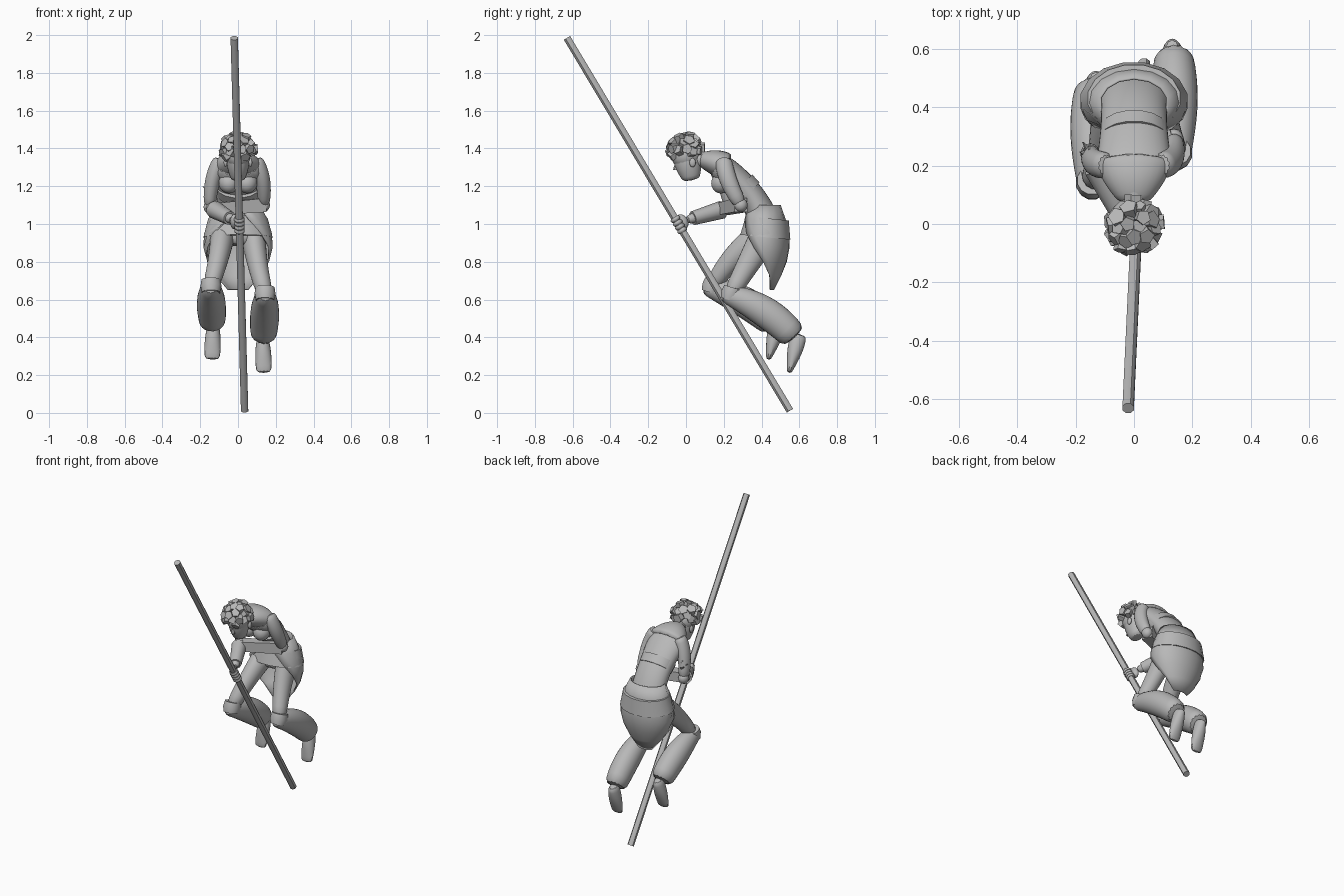
import bpy, bmesh, math, random
from mathutils import Vector, Matrix

cube = bpy.data.objects.get("Cube")
if cube:
    bpy.data.objects.remove(cube, do_unlink=True)
random.seed(4)

clay = bpy.data.materials.new("clay_grey")
clay.use_nodes = True
grey = (0.48, 0.48, 0.48, 1)
clay.diffuse_color = grey
clay.node_tree.nodes["Principled BSDF"].inputs["Base Color"].default_value = grey


def mix(a, b, t):
    return a + (b - a) * t


def finish(name, bm, smooth=True, rounding=0, thickness=0):
    bmesh.ops.recalc_face_normals(bm, faces=bm.faces)
    mesh = bpy.data.meshes.new(name)
    bm.to_mesh(mesh)
    bm.free()
    mesh.materials.append(clay)
    ob = bpy.data.objects.new(name, mesh)
    bpy.context.collection.objects.link(ob)
    if smooth:
        bpy.ops.object.select_all(action='DESELECT')
        ob.select_set(True)
        bpy.context.view_layer.objects.active = ob
        bpy.ops.object.shade_smooth_by_angle(angle=math.radians(45))
    if thickness:
        ob.modifiers.new("Thickness", 'SOLIDIFY').thickness = thickness
    if rounding:
        subdivision = ob.modifiers.new("Rounding", 'SUBSURF')
        subdivision.levels = subdivision.render_levels = rounding


def join_rows(bm, rows, closed):
    for upper, lower in zip(rows, rows[1:]):
        count = len(upper)
        for k in range(count if closed else count - 1):
            j = (k + 1) % count
            bm.faces.new((upper[k], upper[j], lower[j], lower[k]))


def limb(name, start, bend, end, radius, tip, bulge=0, flat=1, flat_tip=None,
         sides=12, rings=7, across=(1, 0, 0), rounding=1):
    """Tapered tube along a curve; bulge swells its middle, flat squeezes its depth."""
    start, bend, end, across = map(Vector, (start, bend, end, across))
    flat_tip = flat if flat_tip is None else flat_tip
    bm = bmesh.new()
    rows = []
    for i in range(rings):
        t = i / (rings - 1)
        inner, outer = start.lerp(bend, t), bend.lerp(end, t)
        centre, along = inner.lerp(outer, t), (outer - inner).normalized()
        side = (across - along * across.dot(along)).normalized()
        depth = along.cross(side) * mix(flat, flat_tip, t)
        r = mix(radius, tip, t) + bulge * math.sin(math.pi * t)
        angles = [math.tau * (k + 0.5) / sides for k in range(sides)]
        rows.append([bm.verts.new(centre + (side * math.cos(a) + depth * math.sin(a)) * r)
                     for a in angles])
    join_rows(bm, rows, closed=True)
    bm.faces.new(rows[0])
    bm.faces.new(rows[-1])
    finish(name, bm, rounding=rounding)


def rod(name, start, end, radius, tip, **options):
    start, end = Vector(start), Vector(end)
    limb(name, start, start.lerp(end, 0.5), end, radius, tip, **options)


def ball(name, centre, size, tilt=0):
    bm = bmesh.new()
    bmesh.ops.create_uvsphere(bm, u_segments=14, v_segments=10, radius=1)
    bm.transform(Matrix.Translation(centre) @ Matrix.Rotation(tilt, 4, 'X')
                 @ Matrix.Diagonal((*size, 1)))
    finish(name, bm)


# Long slanted pole
pole_top, pole_base = Vector((-0.02, -0.63, 1.985)), Vector((0.035, 0.55, 0.012))
rod("pole", pole_top, pole_base, 0.021, 0.021, sides=8, rings=2, rounding=0)

# Bent torso, sloping shoulders and neck
limb("torso", (0, 0.43, 0.88), (0, 0.44, 1.14), (0, 0.15, 1.32),
     0.14, 0.14, bulge=-0.025, flat=0.75, flat_tip=0.56, sides=16, rings=9)
limb("shoulders", (0, 0.22, 1.3), (0, 0.15, 1.335), (0, 0.07, 1.34),
     0.14, 0.05, bulge=0.015, flat=0.55, flat_tip=0.7)
rod("neck", (0, 0.14, 1.34), (0, 0.02, 1.34), 0.05, 0.038)
rod("chest_band", (0, 0.33, 1.16), (0, 0.29, 1.2), 0.114, 0.118,
    flat=0.75, sides=16, rings=3, rounding=0)

# Head looking down
ball("skull", (0, 0, 1.365), (0.068, 0.08, 0.075))
rod("face", (0, 0, 1.37), (0, 0.03, 1.23), 0.062, 0.036, bulge=0.01, flat=1.2)
rod("nose", (0, -0.05, 1.325), (0, -0.055, 1.285), 0.008, 0.014, sides=6, rings=3, rounding=0)

# Chunky hair: large angular locks fanned over the skull
hair = bmesh.new()
locks = 34
for i in range(locks):
    z = 1 - 1.3 * (i + 0.5) / locks
    angle = i * math.radians(137.5)
    ring = math.sqrt(1 - z * z)
    out = Vector((ring * math.cos(angle), ring * math.sin(angle), z))
    over_neck = z < 0 and abs(out.x) < 0.5 and out.y > 0
    if over_neck:
        continue
    size = random.uniform(0.021, 0.027)
    place = (Matrix.Translation(Vector((0, -0.006, 1.385)) + out * 0.066)
             @ out.to_track_quat('Z', 'Y').to_matrix().to_4x4()
             @ Matrix.Rotation(random.uniform(0, math.tau), 4, 'Z')
             @ Matrix.Rotation(random.uniform(-0.6, 0.6), 4, 'X'))
    bmesh.ops.create_cone(hair, cap_ends=True, segments=5, radius1=size, radius2=size * 1.2,
                          depth=random.uniform(0.045, 0.085), matrix=place)
finish("hair", hair, smooth=False)

# Upper arms, bust and ears on both sides
elbows = {"left": Vector((0.137, 0.29, 1.1)), "right": Vector((-0.15, 0.24, 1.09))}
for word, elbow in elbows.items():
    side = math.copysign(1, elbow.x)
    ball(word + "_bust", (side * 0.048, 0.19, 1.22), (0.055, 0.055, 0.06), -0.6)
    ball(word + "_ear", (side * 0.066, 0.035, 1.325), (0.01, 0.017, 0.024))
    limb(word + "_upper_arm", (side * 0.09, 0.2, 1.345), (side * 0.147, 0.2, 1.25), elbow,
         0.04, 0.032, bulge=0.006, flat=1.15)
    ball(word + "_elbow", elbow, (0.033, 0.036, 0.036))

# Right forearm reaches for the pole, left forearm folds across the belly
wrist = Vector((-0.025, 0, 1.02))
rod("right_forearm", elbows["right"], wrist, 0.034, 0.022, bulge=0.009)
rod("right_bracer", elbows["right"].lerp(wrist, 0.2), elbows["right"].lerp(wrist, 0.85),
    0.048, 0.037, sides=10, rings=4, rounding=0)
left_hand = Vector((-0.11, 0.2, 1.08))
rod("left_forearm", elbows["left"], left_hand, 0.052, 0.045,
    sides=4, rings=4, across=(0, 0, 1), rounding=0)
ball("left_hand", left_hand, (0.03, 0.025, 0.03))

# Hand closed round the pole
ball("right_palm", (-0.02, -0.02, 1.012), (0.022, 0.03, 0.042), 0.5)
for i in range(4):
    grip = 0.482 + i * 0.01
    rod("finger_%d" % (i + 1), pole_top.lerp(pole_base, grip),
        pole_top.lerp(pole_base, grip + 0.009), 0.024, 0.024, bulge=0.006,
        sides=8, rings=4, rounding=0)

# Torn cloth above the right elbow
rag = bmesh.new()
for i in range(7):
    root = elbows["right"] + Vector((0, 0, 0.05 + i * 0.012))
    flutter = Vector((math.cos(i) * 0.02 - 0.015, math.sin(i) * 0.045, 0.025))
    corners = (Vector((0, -0.02, 0)), Vector((0, 0.02, 0)), flutter)
    rag.faces.new([rag.verts.new(root + corner) for corner in corners])
finish("elbow_rag", rag, smooth=False, thickness=0.006)

# Skirt: wraps the hips, opens at the front, hangs to a point behind
skirt = bmesh.new()
levels, columns = 7, 14
rows = []
for i in range(levels):
    t = i / (levels - 1)
    width = 0.12 - 0.05 * t + 0.09 * math.sin(math.pi * t)
    spread = math.radians(mix(180, 50, t))
    angles = [spread * (2 * k / columns - 1) for k in range(columns + 1)]
    rows.append([skirt.verts.new((width * math.sin(a), 0.415 + 0.72 * width * math.cos(a),
                                  mix(1.1, 0.65, t))) for a in angles])
join_rows(skirt, rows, closed=False)
finish("skirt", skirt, thickness=0.008)
rod("hip_sash", (0, 0.42, 0.93), (0, 0.43, 1.03), 0.186, 0.16,
    flat=0.73, sides=16, rings=3, rounding=0)

# Legs: thigh, knee cuff, puffed trouser leg and pointed foot; the right is drawn up higher
level, knee_lift, foot_lift = Vector(), Vector((0, -0.1, 0.04)), Vector((0, -0.11, 0.07))
for side, word, knee_shift, foot_shift in ((1, "left", level, level),
                                           (-1, "right", knee_lift, foot_lift)):
    def spot(x, y, z, shift):
        return Vector((side * x, y, z)) + shift

    hip = spot(0.08, 0.43, 0.96, level)
    knee, ankle = spot(0.143, 0.24, 0.63, knee_shift), spot(0.135, 0.58, 0.395, foot_shift)
    limb(word + "_thigh", hip, spot(0.09, 0.34, 0.81, knee_shift), knee, 0.07, 0.045,
         flat=1.25, flat_tip=1)
    limb(word + "_trouser_leg", spot(0.145, 0.19, 0.635, knee_shift),
         spot(0.145, 0.42, 0.575, knee_shift), ankle,
         0.042, 0.07, bulge=0.022, flat=1.08, sides=14, rings=8)
    slant = Vector((0, 0.01, 0.033))
    rod(word + "_knee_cuff", knee - slant, knee + slant, 0.05, 0.052, bulge=0.006,
        rings=3, rounding=0)
    rod(word + "_foot", spot(0.13, 0.6, 0.42, foot_shift), spot(0.137, 0.545, 0.21, foot_shift),
        0.028, 0.042, bulge=0.01, flat=1.5, flat_tip=0.3, sides=10)
